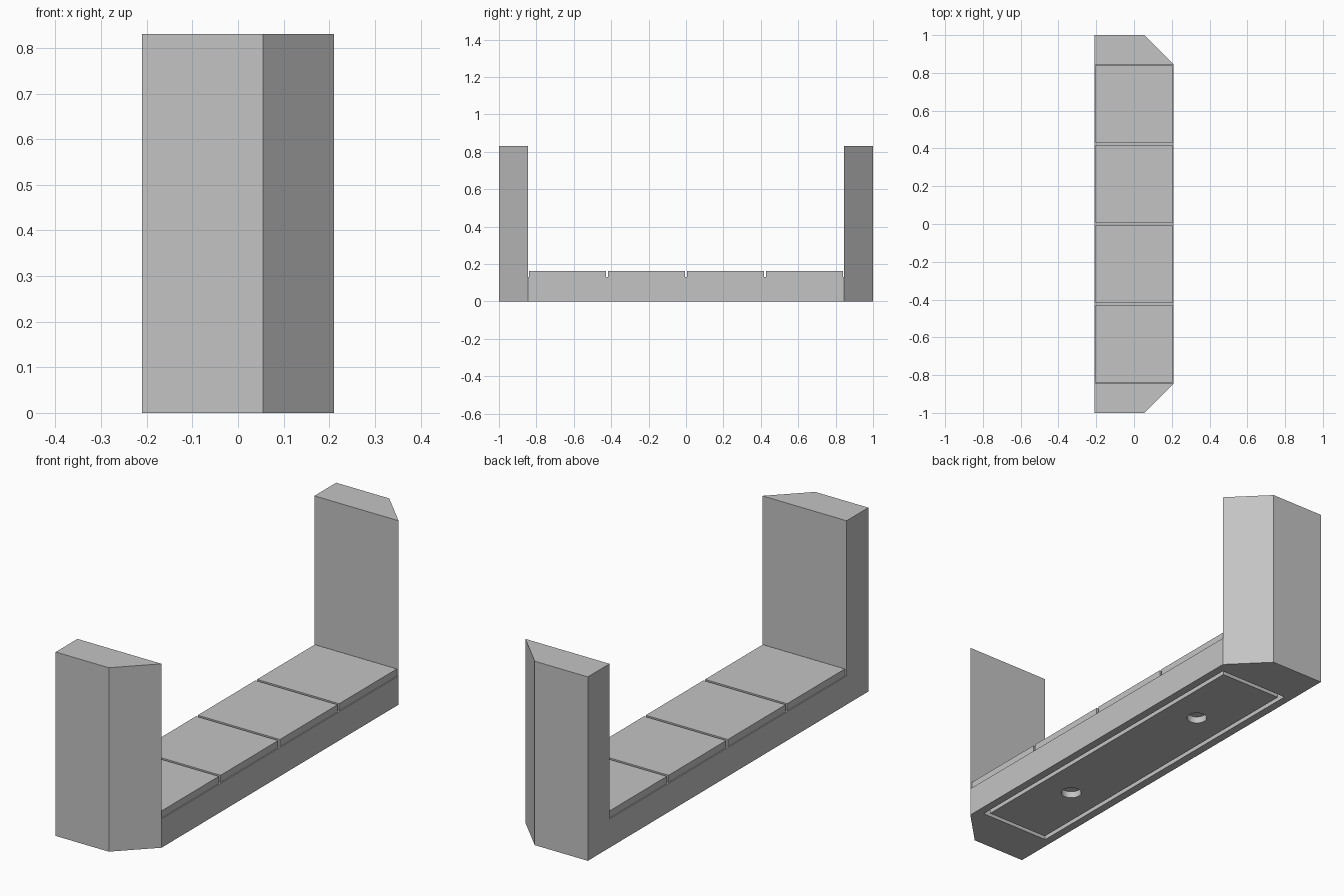
import bpy, bmesh

cube = bpy.data.objects.get("Cube")
if cube:
    bpy.data.objects.remove(cube, do_unlink=True)

HALF_W, END, INNER, CORNER = 0.21, 1.0, 0.845, 0.055
BED, TOP = 0.13, 0.83

grey = bpy.data.materials.new("light grey")
grey.use_nodes = True
grey.diffuse_color = (0.55, 0.55, 0.55, 1)
grey.node_tree.nodes["Principled BSDF"].inputs["Base Color"].default_value = (0.55, 0.55, 0.55, 1)


def finish(name, bm):
    bmesh.ops.recalc_face_normals(bm, faces=bm.faces)
    mesh = bpy.data.meshes.new(name)
    bm.to_mesh(mesh)
    bm.free()
    mesh.materials.append(grey)
    obj = bpy.data.objects.new(name, mesh)
    bpy.context.collection.objects.link(obj)
    return obj


def box(name, x, y, z):
    bm = bmesh.new()
    bmesh.ops.create_cube(bm, size=1)
    for v in bm.verts:
        v.co = [r[0] if c < 0 else r[1] for c, r in zip(v.co, (x, y, z))]
    return finish(name, bm)


def raise_faces(bm, faces, height):
    new = bmesh.ops.extrude_face_region(bm, geom=faces)["geom"]
    for v in new:
        if isinstance(v, bmesh.types.BMVert):
            v.co.z = height
    return [f for f in new if isinstance(f, bmesh.types.BMFace)]


def cut(target, cutter):
    mod = target.modifiers.new("cut", "BOOLEAN")
    mod.operation, mod.solver, mod.object = "DIFFERENCE", "EXACT", cutter
    bpy.context.view_layer.objects.active = target
    bpy.ops.object.modifier_apply(modifier=mod.name)
    bpy.data.objects.remove(cutter, do_unlink=True)


# U-shaped body: one bed with two corner-cut end posts
bm = bmesh.new()
rows = {}
for s in (-1, 1):
    rows[s] = [bm.verts.new((x, s * y, 0)) for x, y in
               ((-HALF_W, INNER), (HALF_W, INNER), (CORNER, END), (-HALF_W, END))]
bm.faces.new((rows[-1][0], rows[-1][1], rows[1][1], rows[1][0]))
bm.faces.new(rows[1])
bm.faces.new(rows[-1][::-1])
bottom = bm.faces[:]
tops = raise_faces(bm, bottom, BED)
# Close the underside
for f in bottom:
    if not f.is_valid:
        continue
if not any(f.is_valid and all(v.co.z < 0.01 for v in f.verts) for f in bm.faces):
    for s in (-1, 1):
        bm.faces.new(rows[s])
    bm.faces.new((rows[-1][0], rows[-1][1], rows[1][1], rows[1][0]))
posts = [f for f in tops if abs(f.calc_center_median().y) > INNER]
raise_faces(bm, posts, TOP)
# Remove the covered faces left inside the posts
buried = [f for f in bm.faces if all(abs(v.co.z - BED) < 0.001 for v in f.verts)
          and abs(f.calc_center_median().y) > INNER]
bmesh.ops.delete(bm, geom=buried, context="FACES_ONLY")
body = finish("body", bm)

# Groove around the underside panel, made from four overlapping strips
GX, GY, GAP, DEPTH = 0.173, 0.80, 0.02, 0.03
for s in (-1, 1):
    cut(body, box("groove_side_cutter", sorted((s * GX, s * (GX - GAP))), (-GY, GY), (-0.05, DEPTH)))
for s in (-1, 1):
    cut(body, box("groove_end_cutter", (-GX, GX), sorted((s * GY, s * (GY - GAP))), (-0.05, DEPTH)))

# Two round sockets underneath
for y in (-0.42, 0.42):
    bm = bmesh.new()
    bmesh.ops.create_cone(bm, cap_ends=True, segments=32, radius1=0.043, radius2=0.043, depth=2 * DEPTH)
    bmesh.ops.translate(bm, verts=bm.verts, vec=(0, y, 0))
    cut(body, finish("socket_cutter", bm))

bpy.ops.object.select_all(action="DESELECT")
body.select_set(True)
bpy.context.view_layer.objects.active = body
bpy.ops.object.shade_smooth_by_angle()

# Four separate slabs on the bed
PITCH, SLAB = 0.423, 0.411
for i in range(4):
    y = (i - 1.5) * PITCH
    box(f"slab_{i + 1}", (-0.205, 0.205), (y - SLAB / 2, y + SLAB / 2), (BED - 0.004, 0.162))
